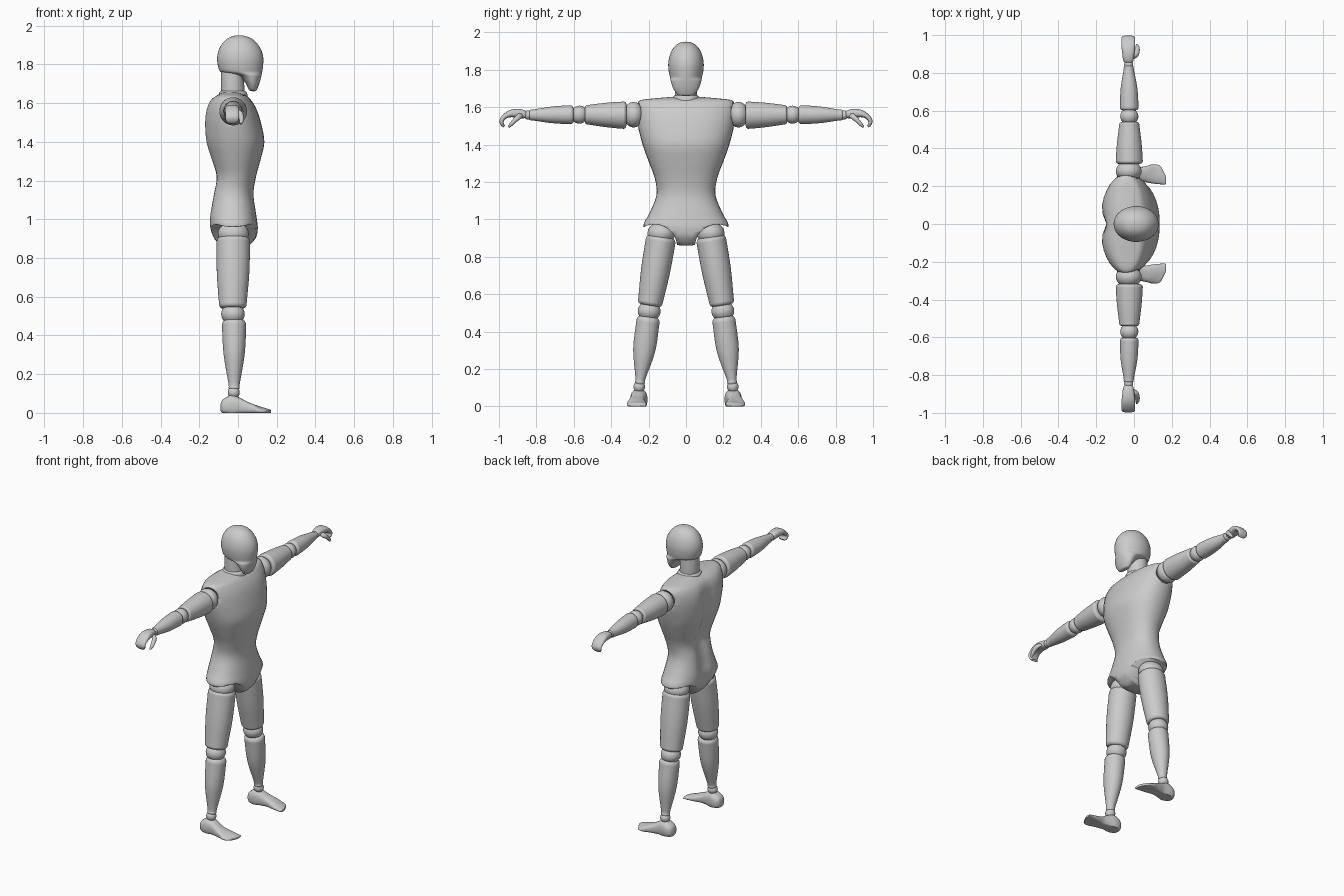
import bpy, bmesh, math
from mathutils import Vector

if "Cube" in bpy.data.objects:
    bpy.data.objects.remove(bpy.data.objects["Cube"])

SIDES = 36
X, Y, Z = Vector((1, 0, 0)), Vector((0, 1, 0)), Vector((0, 0, 1))


def smooth_rows(rows, steps):
    """Catmull-Rom interpolation of the section rows."""
    out = []
    for i in range(len(rows) - 1):
        p0, p1 = rows[max(i - 1, 0)], rows[i]
        p2, p3 = rows[i + 1], rows[min(i + 2, len(rows) - 1)]
        for k in range(steps):
            t = k / steps
            out.append([0.5 * (2 * b + (c - a) * t + (2 * a - 5 * b + 4 * c - d) * t * t
                        + (3 * b - a - 3 * c + d) * t ** 3) for a, b, c, d in zip(p0, p1, p2, p3)])
    return out + [list(rows[-1])]


def finish(bm, name, mirror):
    bmesh.ops.recalc_face_normals(bm, faces=bm.faces)
    me = bpy.data.meshes.new(name)
    bm.to_mesh(me)
    bm.free()
    ob = bpy.data.objects.new(name, me)
    bpy.context.collection.objects.link(ob)
    if mirror:
        m = ob.modifiers.new("mirror", 'MIRROR')
        m.use_axis = (False, True, False)
        m.use_mirror_merge = False
    bpy.ops.object.select_all(action='DESELECT')
    bpy.context.view_layer.objects.active = ob
    ob.select_set(True)
    bpy.ops.object.shade_smooth_by_angle(angle=math.radians(42))
    return ob


def loft(name, rows, u=X, axis=None, mirror=True, power=2.0, steps=4, edit=None):
    """Rows are (x, y, z, half size along u, half size across); sections follow the path."""
    rows = smooth_rows(rows, steps)
    pts = [Vector(r[:3]) for r in rows]
    bm = bmesh.new()
    rings = []
    for i, r in enumerate(rows):
        t = axis or (pts[min(i + 1, len(pts) - 1)] - pts[max(i - 1, 0)]).normalized()
        v = t.cross(u).normalized()
        ring = []
        for k in range(SIDES):
            a = 2 * math.pi * k / SIDES
            c, s = math.cos(a), math.sin(a)
            p = pts[i] + u * r[3] * math.copysign(abs(c) ** (2 / power), c) \
                + v * r[4] * math.copysign(abs(s) ** (2 / power), s)
            ring.append(bm.verts.new(edit(p) if edit else p))
        rings.append(ring)
    for a, b in zip(rings, rings[1:]):
        for k in range(SIDES):
            n = (k + 1) % SIDES
            bm.faces.new((a[k], a[n], b[n], b[k]))
    bm.faces.new(rings[0][::-1])
    bm.faces.new(rings[-1])
    return finish(bm, name, mirror)


def ball(name, centre, radii, mirror=True):
    bm = bmesh.new()
    bmesh.ops.create_uvsphere(bm, u_segments=32, v_segments=20, radius=1)
    bmesh.ops.scale(bm, vec=radii, verts=bm.verts)
    bmesh.ops.translate(bm, vec=centre, verts=bm.verts)
    return finish(bm, name, mirror)


def limb(name, start, end, r0, r1, mid=None):
    """Tapered segment with rounded ends; r0, r1, mid are (front-back, across) radii."""
    a, b = Vector(start), Vector(end)
    mid = mid or tuple((p + q) / 2 for p, q in zip(r0, r1))
    rows = []
    for t, r, k in ((0, r0, .72), (.008, r0, .86), (.045, r0, .985), (.12, r0, 1), (.5, mid, 1),
                    (.9, r1, 1.02), (.965, r1, .98), (.993, r1, .86), (1, r1, .72)):
        rows.append((*a.lerp(b, t), r[0] * k, r[1] * k))
    return loft(name, rows)


def upright(table):
    """(z, back, front, half width) to section rows."""
    return [((b + f) / 2, 0, z, (f - b) / 2, w) for z, b, f, w in table]


# Torso with a spine groove
def groove(p):
    if p.x < -.02:
        fade = min(1, max(0, (p.z - .9) / .15)) * min(1, max(0, (1.66 - p.z) / .12))
        p.x += .032 * fade * math.exp(-(p.y / .05) ** 2) * min(1, (-.02 - p.x) / .08)
    return p


torso = loft("torso", upright([
    (.86, -.07, .05, .03), (.875, -.10, .07, .09), (.91, -.13, .095, .17), (.95, -.148, .102, .22),
    (.98, -.151, .1, .225), (1.03, -.151, .093, .197), (1.13, -.137, .08, .158), (1.22, -.122, .093, .167),
    (1.31, -.145, .117, .2), (1.4, -.172, .136, .232), (1.5, -.178, .118, .257), (1.57, -.168, .095, .265),
    (1.615, -.145, .068, .262), (1.638, -.115, .045, .24), (1.648, -.095, .02, .16), (1.655, -.08, .0, .08),
]), axis=Z, mirror=False, power=2.25, edit=groove)

# Cutters for the leg arches and arm sockets
leg_cut = loft("leg_cutter", [(-.4, .17, .855, .122, .118), (.4, .17, .855, .122, .118)], u=Y, axis=X, steps=1)
arm_cut = ball("arm_cutter", (-.028, .295, 1.56), (.08, .075, .078))
for cutter in (leg_cut, arm_cut):
    m = torso.modifiers.new("cut", 'BOOLEAN')
    m.operation, m.object, m.solver = 'DIFFERENCE', cutter, 'EXACT'
    cutter.hide_render = True
    cutter.hide_set(True)

# Neck, collar and head
loft("neck", upright([(1.63, -.085, .035, .06), (1.7, -.088, .032, .06), (1.8, -.086, .03, .058)]),
     axis=Z, mirror=False)
loft("neck_collar", upright([(1.635, -.1, .05, .072), (1.655, -.097, .045, .07), (1.663, -.085, .035, .06)]),
     axis=Z, mirror=False)
loft("head", upright([
    (1.661, .075, .085, .02), (1.667, .058, .096, .045), (1.7, .04, .11, .068), (1.738, .005, .12, .081),
    (1.752, -.045, .123, .084), (1.762, -.09, .125, .086), (1.79, -.103, .129, .092), (1.83, -.108, .131, .095),
    (1.87, -.101, .122, .089), (1.905, -.083, .101, .075), (1.932, -.056, .072, .053),
    (1.946, -.025, .039, .028), (1.95, .004, .01, .003)]), axis=Z, mirror=False)

# Arms
ball("shoulder_joint", (-.028, .28, 1.56), (.068, .055, .068))
limb("upper_arm", (-.025, .318, 1.557), (-.025, .54, 1.56), (.071, .072), (.053, .052), (.065, .065))
ball("elbow_joint", (-.025, .57, 1.56), (.048, .046, .048))
limb("forearm", (-.025, .602, 1.56), (-.028, .838, 1.558), (.049, .05), (.027, .029), (.044, .044))
ball("wrist_joint", (-.028, .845, 1.558), (.024, .024, .024))
loft("hand", [(-.028, .852, 1.56, .018, .012), (-.03, .866, 1.562, .027, .022), (-.03, .9, 1.567, .032, .024),
              (-.03, .935, 1.566, .036, .02), (-.03, .965, 1.553, .036, .014), (-.03, .985, 1.53, .035, .012),
              (-.03, .983, 1.51, .032, .01), (-.03, .972, 1.497, .022, .007)], power=2.6)
loft("thumb", [(-.012, .878, 1.562, .012, .012), (.008, .892, 1.55, .015, .015), (.017, .915, 1.53, .013, .012),
               (.018, .935, 1.508, .011, .01), (.015, .949, 1.493, .005, .005)])

# Legs
ball("hip_joint", (-.024, .132, .925), (.08, .074, .062))
limb("thigh", (-.024, .132, .908), (-.027, .194, .54), (.086, .08), (.071, .066), (.084, .078))
ball("knee_joint", (-.026, .197, .51), (.061, .061, .055))
limb("shin", (-.02, .2, .478), (-.02, .248, .118), (.062, .062), (.029, .027), (.054, .059))
ball("ankle_joint", (-.022, .25, .105), (.031, .031, .031))


# Feet with a flat sole and slanted toes
def sole(p):
    if p.x > .08:
        p.x -= max(0, p.y - .25) * .5 * min(1, (p.x - .08) / .06)
    p.z = max(p.z, 0)
    return p


loft("foot", [(-.091, .252, .028, .012, .012), (-.083, .252, .032, .032, .032), (-.06, .252, .035, .044, .046),
              (-.03, .252, .038, .045, .055), (.01, .256, .034, .04, .044), (.05, .263, .025, .041, .032),
              (.1, .264, .016, .05, .022), (.145, .263, .01, .053, .014), (.165, .26, .008, .05, .01),
              (.17, .257, .007, .044, .006)], u=Y, axis=X, power=2.5, edit=sole)
